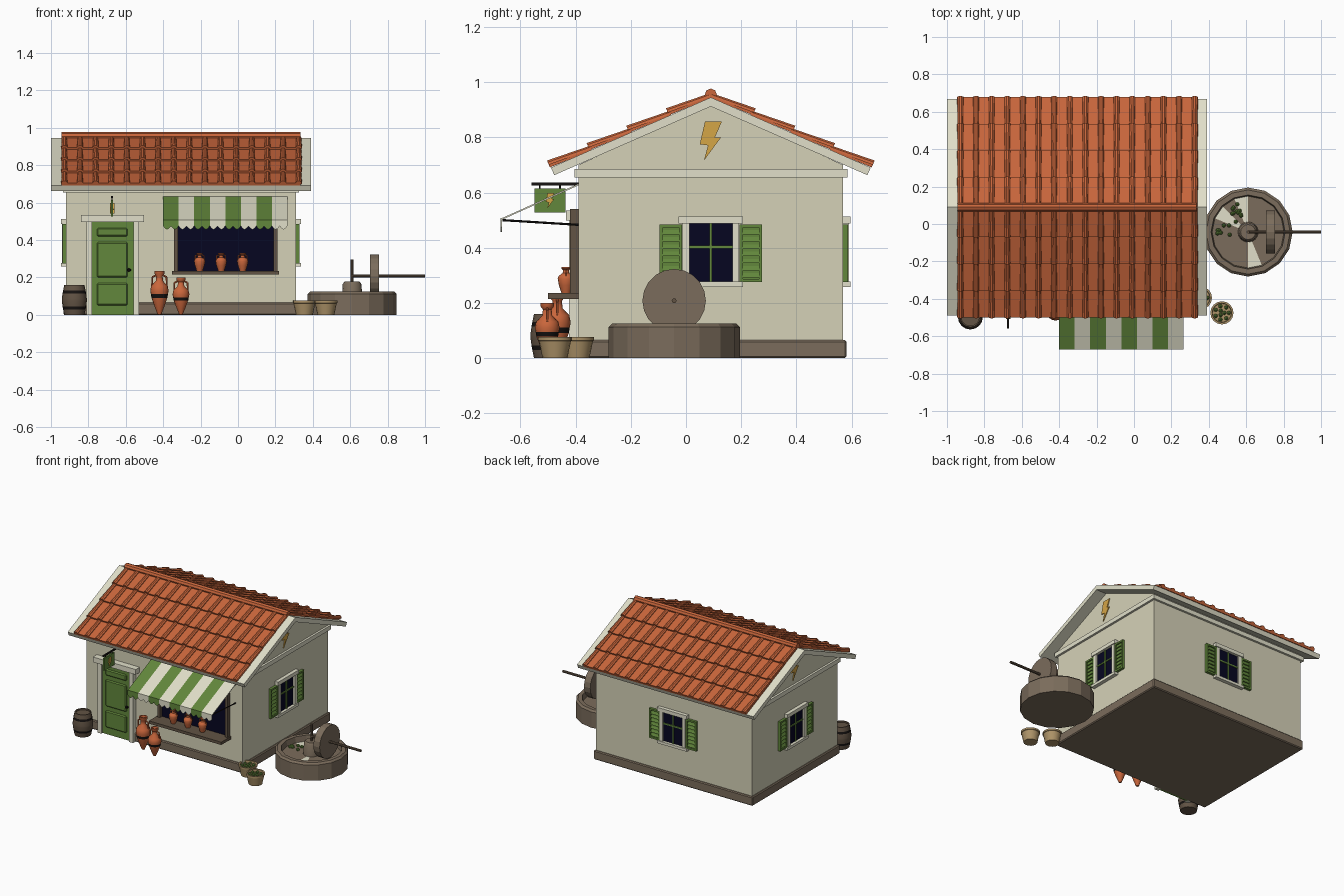
import bpy, bmesh, math, random
from math import sin, cos, pi, radians
from mathutils import Matrix, Vector

if "Cube" in bpy.data.objects:
    bpy.data.objects.remove(bpy.data.objects["Cube"], do_unlink=True)
bpy.ops.object.select_all(action='DESELECT')
random.seed(4)


def material(name, *srgb):
    mat = bpy.data.materials.new(name)
    mat.use_nodes = True
    colour = [(c / 255) ** 2.2 for c in srgb] + [1]
    mat.diffuse_color = colour
    mat.node_tree.nodes["Principled BSDF"].inputs["Base Color"].default_value = colour
    return mat


plaster = material("plaster", 212, 208, 182)
trim = material("pale_trim", 224, 222, 200)
clay = material("terracotta", 200, 102, 62)
green = material("painted_green", 98, 134, 62)
glass = material("dark_glass", 14, 14, 38)
stone = material("stone", 122, 108, 92)
wood = material("weathered_wood", 98, 84, 70)
gold = material("gold", 212, 164, 72)
wicker = material("wicker", 172, 146, 104)
iron = material("iron", 28, 25, 24)


def finish(name, bm, *mats, place=None, smooth=False):
    bmesh.ops.recalc_face_normals(bm, faces=bm.faces)
    mesh = bpy.data.meshes.new(name)
    bm.to_mesh(mesh)
    bm.free()
    obj = bpy.data.objects.new(name, mesh)
    bpy.context.collection.objects.link(obj)
    for mat in mats:
        mesh.materials.append(mat)
    if place:
        obj.matrix_world = place
    if smooth:
        bpy.context.view_layer.objects.active = obj
        obj.select_set(True)
        bpy.ops.object.shade_smooth_by_angle(angle=radians(40))
        obj.select_set(False)
    return obj


def box(name, xs, ys, zs, mat, place=None, bevel=0):
    bm = bmesh.new()
    size = Vector((xs[1] - xs[0], ys[1] - ys[0], zs[1] - zs[0]))
    mid = Vector((sum(xs), sum(ys), sum(zs))) / 2
    bmesh.ops.create_cube(bm, size=1, matrix=Matrix.Translation(mid) @ Matrix.Diagonal((*size, 1)))
    if bevel:
        bmesh.ops.bevel(bm, geom=bm.edges[:], offset=bevel, segments=1, affect='EDGES')
    return finish(name, bm, mat, place=place)


def add_prism(bm, outline, sweep):
    """Extrude a closed outline of 3D points along a vector."""
    face = bm.faces.new([bm.verts.new(p) for p in outline])
    new = bmesh.ops.extrude_face_region(bm, geom=[face], use_keep_orig=True)["geom"]
    bmesh.ops.translate(bm, vec=sweep, verts=[v for v in new if isinstance(v, bmesh.types.BMVert)])


def prism(name, outline, sweep, mat, place=None):
    bm = bmesh.new()
    add_prism(bm, outline, sweep)
    return finish(name, bm, mat, place=place)


def lathe(name, profile, spot, mats, sides=16, rule=None, smooth=True):
    bm = bmesh.new()
    verts = [bm.verts.new((r, 0, z)) for r, z in profile]
    edges = [bm.edges.new(pair) for pair in zip(verts, verts[1:])]
    bmesh.ops.spin(bm, geom=verts + edges, cent=(0, 0, 0), axis=(0, 0, 1), angle=2 * pi, steps=sides)
    bmesh.ops.remove_doubles(bm, verts=bm.verts, dist=.0005)
    if rule:
        for face in bm.faces:
            face.material_index = rule(face.calc_center_median())
    return finish(name, bm, *mats, place=Matrix.Translation(spot), smooth=smooth)


def rod(name, start, end, radius, mat, sides=8):
    start, end = Vector(start), Vector(end)
    line = end - start
    bm = bmesh.new()
    turn = line.to_track_quat('Z', 'Y').to_matrix().to_4x4()
    bmesh.ops.create_cone(bm, cap_ends=True, segments=sides, radius1=radius, radius2=radius,
                          depth=line.length, matrix=Matrix.Translation((start + end) / 2) @ turn)
    return finish(name, bm, mat)


# Walls, plinth and cornice
LEFT, RIGHT, FRONT, BACK, RIDGE = -.92, .31, -.39, .57, .09
MID = (LEFT + RIGHT) / 2
prism("walls", [(LEFT, FRONT, .01), (LEFT, BACK, .01), (LEFT, BACK, .7), (LEFT, RIDGE, .92), (LEFT, FRONT, .7)],
      (RIGHT - LEFT, 0, 0), plaster)
box("plinth", (LEFT - .012, RIGHT + .012), (FRONT - .012, BACK + .012), (0, .065), stone, bevel=.006)
box("cornice", (LEFT - .015, RIGHT + .015), (FRONT - .015, BACK + .015), (.655, .685), trim)

# Roof slabs, overlapping tile rows and rounded cover tiles
PITCH, ROW, STEP = radians(23.7), .157, .0835
TILE_LEFT, TILE_RIGHT = -.945, .335


def on_roof(side, x, down, up):
    return (x, RIDGE + side * (down * cos(PITCH) + up * sin(PITCH)), .945 - down * sin(PITCH) + up * cos(PITCH))


prism("roof_slab", [(-1, RIDGE, .945), on_roof(1, -1, .633, 0), on_roof(1, -1, .633, -.03), (-1, RIDGE, .912),
                    on_roof(-1, -1, .633, -.03), on_roof(-1, -1, .633, 0)], (1.39, 0, 0), trim)
for side, label in ((-1, "front"), (1, "back")):
    rows, covers = bmesh.new(), bmesh.new()
    for row in range(4):
        top, low = row * ROW, (row + 1) * ROW + .008
        add_prism(rows, [on_roof(side, TILE_LEFT, d, u) for d, u in
                         ((top, -.002), (top, .006), (low, .018), (low, .002))], (TILE_RIGHT - TILE_LEFT, 0, 0))
        for column in range(16):
            x = TILE_LEFT + .017 + column * STEP
            ends = [[covers.verts.new(on_roof(side, x - r * cos(pi * k / 5), d, u + r * sin(pi * k / 5)))
                     for k in range(6)] for d, u, r in ((top, .002, .014), (low, .012, .018))]
            for k in range(6):
                n = (k + 1) % 6
                covers.faces.new((ends[0][k], ends[0][n], ends[1][n], ends[1][k]))
            for end in ends:
                covers.faces.new(end)
    finish(label + "_tile_rows", rows, clay)
    finish(label + "_cover_tiles", covers, clay)
rod("ridge_cap", (TILE_LEFT, RIDGE, .955), (TILE_RIGHT, RIDGE, .955), .022, clay)

# Gable emblem outline, shared with the hanging sign
BOLT = [(-.021, .07), (.04, .07), (.015, .012), (.037, .012), (-.025, -.072), (-.01, -.017), (-.04, -.013)]


def bolt(name, place, scale=1):
    prism(name, [(u * scale, 0, z * scale) for u, z in BOLT], (0, -.006, 0), gold, place)


# Shuttered windows, modelled facing the front and turned onto each wall
def window(label, x, y, degrees):
    place = Matrix.Translation((x, y, 0)) @ Matrix.Rotation(radians(degrees), 4, 'Z')

    def part(name, xs, depth, zs, mat):
        box(label + "_window_" + name, xs, (-depth, .005), zs, mat, place)
    part("glass", (-.08, .08), .006, (.27, .49), glass)
    part("lintel", (-.117, .117), .026, (.487, .513), trim)
    part("sill", (-.117, .117), .026, (.258, .277), trim)
    part("upright_bar", (-.005, .005), .012, (.277, .487), green)
    part("cross_bar", (-.08, .08), .012, (.398, .408), green)
    for s in (-1, 1):
        def span(a, b):
            return sorted((s * a, s * b))
        part("jamb", span(.078, .102), .02, (.277, .487), trim)
        part("shutter_panel", span(.104, .186), .008, (.277, .483), green)
        for a, b in ((.104, .116), (.174, .186)):
            part("shutter_stile", span(a, b), .018, (.275, .485), green)
        for z in (.275, .473):
            part("shutter_rail", span(.104, .186), .018, (z, z + .012), green)
        for k in range(7):
            z = .292 + k * .026
            a, b = span(.116, .174)
            prism(label + "_shutter_slat", [(a, -.007, z + .018), (a, -.016, z), (a, -.007, z)],
                  (b - a, 0, 0), green, place)


window("right", RIGHT, RIDGE, 90)
window("left", LEFT, RIDGE, -90)
window("back", MID, BACK, 180)
for x, angle, label in ((RIGHT, 90, "right"), (LEFT, -90, "left")):
    bolt(label + "_gable_bolt", Matrix.Translation((x, RIDGE, .788)) @ Matrix.Rotation(radians(angle), 4, 'Z'))

# Door
box("door", (-.785, -.56), (-.41, FRONT), (0, .5), green)
for low, high in ((.05, .17), (.2, .39), (.42, .465)):
    box("door_panel", (-.755, -.59), (-.418, -.4), (low, high), green, bevel=.007)
for x in (-.81, -.56):
    box("door_post", (x, x + .03), (-.425, FRONT), (0, .5), trim)
box("door_lintel", (-.84, -.502), (-.435, FRONT), (.498, .535), trim)
lathe("door_knob", [(0, 0), (.01, .005), (.01, .015), (0, .02)], (-.583, -.42, .23), [iron], 8)

# Hanging sign
box("sign_bracket", (-.678, -.668), (-.56, FRONT), (.626, .636), iron)
box("sign_board", (-.679, -.667), (-.55, -.437), (.527, .615), green)
for y in (-.53, -.457):
    rod("sign_hanger", (-.673, y, .61), (-.673, y, .63), .003, iron, 6)
for x, angle in ((-.667, 90), (-.679, -90)):
    bolt("sign_bolt", Matrix.Translation((x, -.493, .571)) @ Matrix.Rotation(radians(angle), 4, 'Z'), .4)

# Shop window with counter sill
box("shop_glass", (-.33, .2), (-.396, FRONT), (.23, .53), glass)
for x in (-.342, .19):
    box("shop_frame_post", (x, x + .02), (-.42, FRONT), (.23, .54), wood)
box("shop_frame_head", (-.342, .21), (-.42, FRONT), (.52, .54), wood)
box("shop_counter", (-.352, .218), (-.5, FRONT), (.215, .235), wood)

# Striped awning with scalloped valance
STRIPE = .083
for mat, first in ((green, 0), (trim, 1)):
    cloth = bmesh.new()
    for stripe in range(first, 8, 2):
        x = -.4 + stripe * STRIPE
        add_prism(cloth, [(x, FRONT, .632), (x, -.668, .507), (x, -.668, .501), (x, FRONT, .626)], (STRIPE, 0, 0))
        scallops = [(x + STRIPE * k / 12, -.672, .475 - .018 * abs(sin(pi * k / 6))) for k in range(13)]
        add_prism(cloth, [(x, -.672, .507)] + scallops + [(x + STRIPE, -.672, .507)], (0, .005, 0))
    finish("awning_stripes_" + mat.name, cloth, mat)
for x in (-.39, .255):
    rod("awning_arm", (x, -.665, .5), (x, FRONT, .483), .004, iron, 6)


# Pottery with handles
def pot(name, profile, radius, height, spot, banded):
    lathe(name, [(r * radius, z * height) for r, z in profile], spot, [clay, iron],
          rule=lambda c: int(banded and .4 < c.z / height < .47))
    for s in (-1, 1):
        loop = [Vector(spot) + Vector((s * r * radius, 0, z * height)) for r, z in
                ((.4, .9), (.78, .86), (.8, .66))]
        for a, b in zip(loop, loop[1:]):
            rod(name + "_handle", a, b, radius * .1, clay, 6)


NECK = [(1, .55), (.9, .66), (.4, .77), (.35, .88), (.55, .94), (.55, 1), (.4, 1), (.3, .9), (0, .9)]
AMPHORA = [(0, 0), (.2, .01), (.5, .17), (.87, .39), (.93, .47)] + NECK
JUG = [(0, 0), (.55, 0), (.6, .06), (.85, .3)] + NECK
pot("tall_amphora", AMPHORA, .049, .235, (-.42, -.467, 0), True)
pot("short_amphora", AMPHORA, .045, .2, (-.305, -.503, 0), True)
for x in (-.205, -.09, .025):
    pot("counter_jug", JUG, .03, .095, (x, -.435, .235), False)

# Barrel with hoops
lathe("barrel", [(0, 0), (.054, 0), (.06, .03), (.063, .045), (.067, .075), (.067, .085), (.063, .115),
                 (.06, .13), (.054, .16), (.047, .16), (.047, .15), (0, .15)], (-.875, -.497, 0), [wood, iron],
      rule=lambda c: int(c.xy.length > .05 and (.03 < c.z < .045 or .115 < c.z < .13)))


# Olives in baskets and in the mill
def olives(name, spots):
    bm = bmesh.new()
    for spot in spots:
        bmesh.ops.create_icosphere(bm, subdivisions=1, radius=.012, matrix=Matrix.Translation(spot))
    finish(name, bm, green, smooth=True)


for x, y in ((.355, -.395), (.47, -.475)):
    lathe("basket", [(0, 0), (.045, 0), (.058, .062), (.062, .064), (.062, .076), (.052, .076), (.05, .06), (0, .06)],
          (x, y, 0), [wicker])
    olives("basket_olives", [(x + r * cos(a), y + r * sin(a), .064) for r, count in ((.013, 3), (.037, 7))
                             for a in (2 * pi * k / count for k in range(count))])

# Stone mill
MILL_X, MILL_Y = .61, -.043


def floor_patch(c):
    angle = math.degrees(math.atan2(c.y, c.x))
    return int(c.xy.length < .19 and c.z < .09 and c.z > .08 and min(abs(angle - a) for a in (101, 146, -79)) < 8)


lathe("mill_basin", [(0, 0), (.238, 0), (.238, .112), (.225, .125), (.198, .125), (.192, .085), (0, .085)],
      (MILL_X, MILL_Y, 0), [stone, trim], rule=floor_patch, smooth=False)
lathe("mill_hub", [(.055, .08), (.05, .165), (.04, .178), (0, .178)], (MILL_X, MILL_Y, 0), [stone])
rod("mill_post", (MILL_X, MILL_Y, .17), (MILL_X, MILL_Y, .295), .008, wood)
rod("mill_axle", (MILL_X, MILL_Y, .208), (1, MILL_Y, .208), .009, wood)
rod("millstone", (.705, MILL_Y, .208), (.754, MILL_Y, .208), .115, stone, 20)
olives("mill_olives", [(MILL_X + r * cos(a), MILL_Y + r * sin(a), .093) for r, a in
                       ((random.uniform(.08, .17), random.uniform(1.8, 3.4)) for _ in range(18))])
